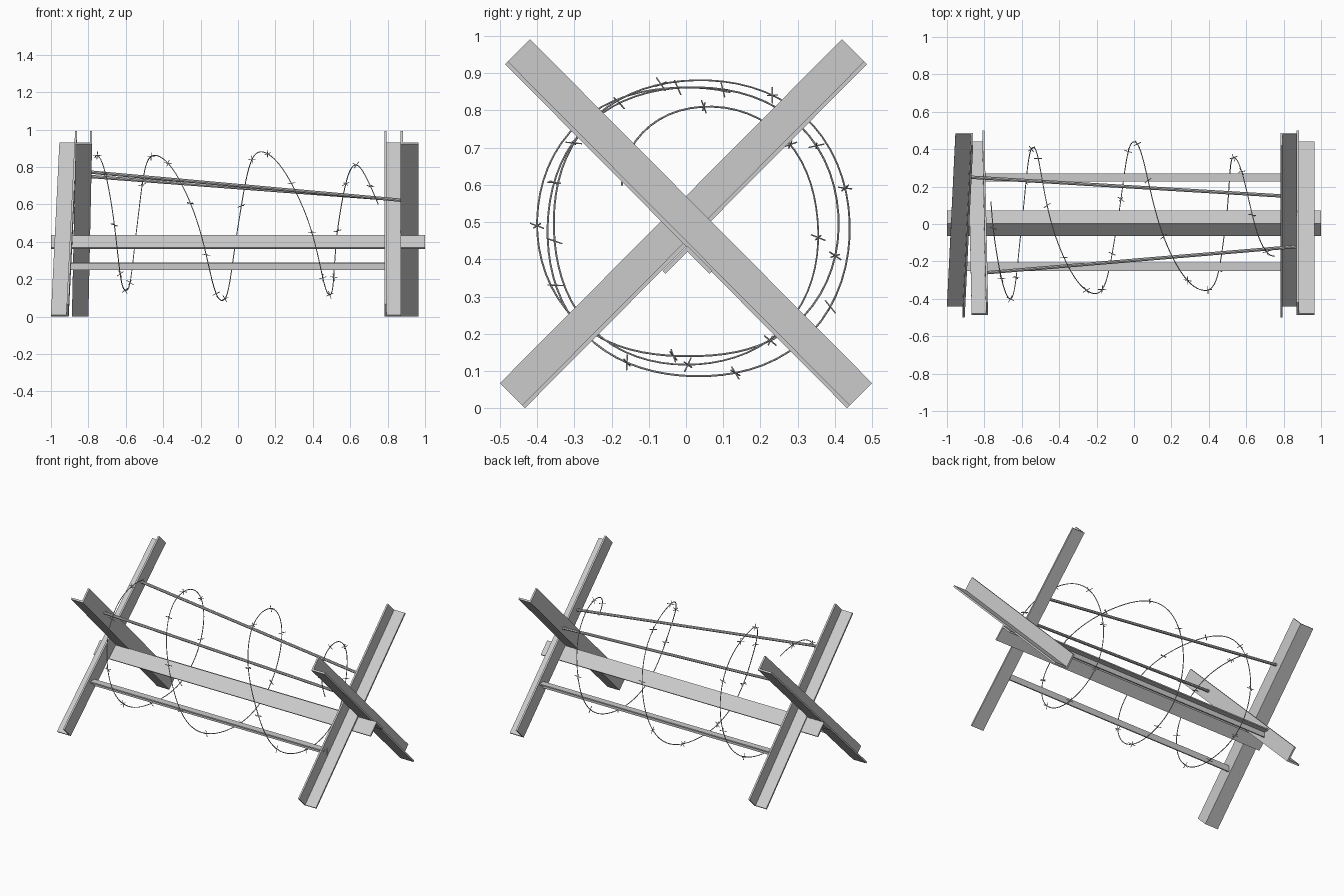
import bpy, bmesh, math, random
from mathutils import Vector

if "Cube" in bpy.data.objects:
    bpy.data.objects.remove(bpy.data.objects["Cube"])

random.seed(4)
S = math.sqrt(0.5)


def link(name, data):
    ob = bpy.data.objects.new(name, data)
    bpy.context.collection.objects.link(ob)
    return ob


def extrude_profile(name, p0, p1, profile, u, v):
    """Sweep a closed 2D profile (in axes u, v) from p0 to p1."""
    u, v = Vector(u), Vector(v)
    bm = bmesh.new()
    rings = [[bm.verts.new(Vector(p) + u * a + v * b) for a, b in profile] for p in (p0, p1)]
    n = len(profile)
    for i in range(n):
        j = (i + 1) % n
        bm.faces.new((rings[0][i], rings[0][j], rings[1][j], rings[1][i]))
    for r in rings:
        bm.faces.new(r)
    bmesh.ops.recalc_face_normals(bm, faces=bm.faces)
    me = bpy.data.meshes.new(name)
    bm.to_mesh(me)
    bm.free()
    return link(name, me)


def angle_iron(name, p0, p1, u, v, a, b, t):
    profile = [(0, 0), (a, 0), (a, t), (t, t), (t, b), (0, b)]
    return extrude_profile(name, p0, p1, profile, u, v)


# Crossed legs: (name, x at top, x at bottom, side the top leans to, flange direction)
legs = [
    ("right_outer_leg", 0.87, 0.87, -1, 1),
    ("right_inner_leg", 0.783, 0.783, 1, 1),
    ("left_outer_leg", -0.86, -0.905, 1, -1),
    ("left_inner_leg", -0.78, -0.80, -1, -1),
]
for name, xt, xb, lean, fl in legs:
    angle_iron(name, (xt, lean * 0.486, 0.924), (xb, -lean * 0.433, 0.0),
               (0, -lean * S, S), (fl, 0, 0), 0.095, 0.095 if "outer" in name else 0.088, 0.011)

# Central beam nested under the crossings
angle_iron("central_beam", (-1, 0.004, 0.436), (1, 0.004, 0.436),
           (0, S, -S), (0, -S, -S), 0.095, 0.095, 0.011)

# Lower rails
angle_iron("front_lower_rail", (-0.893, -0.205, 0.288), (0.795, -0.205, 0.288),
           (0, -1, 0), (0, 0, -1), 0.045, 0.04, 0.008)
angle_iron("rear_lower_rail", (-0.80, 0.228, 0.288), (0.878, 0.228, 0.288),
           (0, 1, 0), (0, 0, -1), 0.042, 0.04, 0.008)

# Upper rods
octagon = [(0.009 * math.cos(k * math.pi / 4), 0.009 * math.sin(k * math.pi / 4)) for k in range(8)]
extrude_profile("front_upper_rod", (-0.785, -0.26, 0.772), (0.875, -0.12, 0.622), octagon, (0, 1, 0), (0, 0, 1))
extrude_profile("rear_upper_rod", (-0.87, 0.25, 0.755), (0.79, 0.15, 0.63), octagon, (0, 1, 0), (0, 0, 1))

# Wire coil: (x, radius) at each quarter turn, from top towards the front
quarters = [(-0.78, 0.40), (-0.755, 0.38), (-0.66, 0.40), (-0.60, 0.342), (-0.54, 0.41),
            (-0.44, 0.38), (-0.21, 0.372), (-0.09, 0.395), (0.0, 0.44), (0.135, 0.398),
            (0.385, 0.355), (0.49, 0.365), (0.535, 0.355), (0.645, 0.322), (0.80, 0.14)]


def catmull(a, b, c, d, t):
    return 0.5 * (2 * b + (c - a) * t + (2 * a - 5 * b + 4 * c - d) * t * t
                  + (3 * b - a - 3 * c + d) * t ** 3)


def coil_point(s):
    i = min(int(s), len(quarters) - 2)
    q = [quarters[max(0, min(len(quarters) - 1, i + k))] for k in (-1, 0, 1, 2)]
    x, r = (catmull(*[p[c] for p in q], s - i) for c in (0, 1))
    ang = (s - 1) * math.pi / 2
    r *= 1 + 0.03 * math.sin(2 * ang) ** 2
    return Vector((x, -r * math.sin(ang), 0.482 + r * math.cos(ang)))


def add_poly(curve, pts):
    sp = curve.splines.new('POLY')
    sp.points.add(len(pts) - 1)
    for p, co in zip(sp.points, pts):
        p.co = (*co, 1)


def wire_object(name, polys, radius):
    cu = bpy.data.curves.new(name, 'CURVE')
    cu.dimensions = '3D'
    cu.bevel_depth = radius
    cu.bevel_resolution = 1
    cu.use_fill_caps = True
    for pts in polys:
        add_poly(cu, pts)
    ob = link(name, cu)
    bpy.ops.object.select_all(action='DESELECT')
    ob.select_set(True)
    bpy.context.view_layer.objects.active = ob
    bpy.ops.object.convert(target='MESH')
    bpy.ops.object.shade_smooth_by_angle()
    return ob


s0, s1, n = 0.8, 13.62, 220
wire_object("wire_coil", [[coil_point(s0 + (s1 - s0) * k / n) for k in range(n + 1)]], 0.0026)

# Barbs: two crossed spikes at regular steps along the coil
spikes = []
for k in range(27):
    s = s0 + (s1 - s0) * (k + 0.5) / 27
    c = coil_point(s)
    tan = (coil_point(s + 0.02) - coil_point(s - 0.02)).normalized()
    side = tan.orthogonal().normalized()
    other = tan.cross(side)
    turn = random.uniform(0, math.pi)
    for m in (0, 1):
        a = turn + m * math.pi / 2
        d = side * math.cos(a) + other * math.sin(a) + tan * (0.4 if m else -0.4)
        d = d.normalized() * 0.022
        spikes.append([c - d, c + d])
wire_object("wire_barbs", spikes, 0.002)
